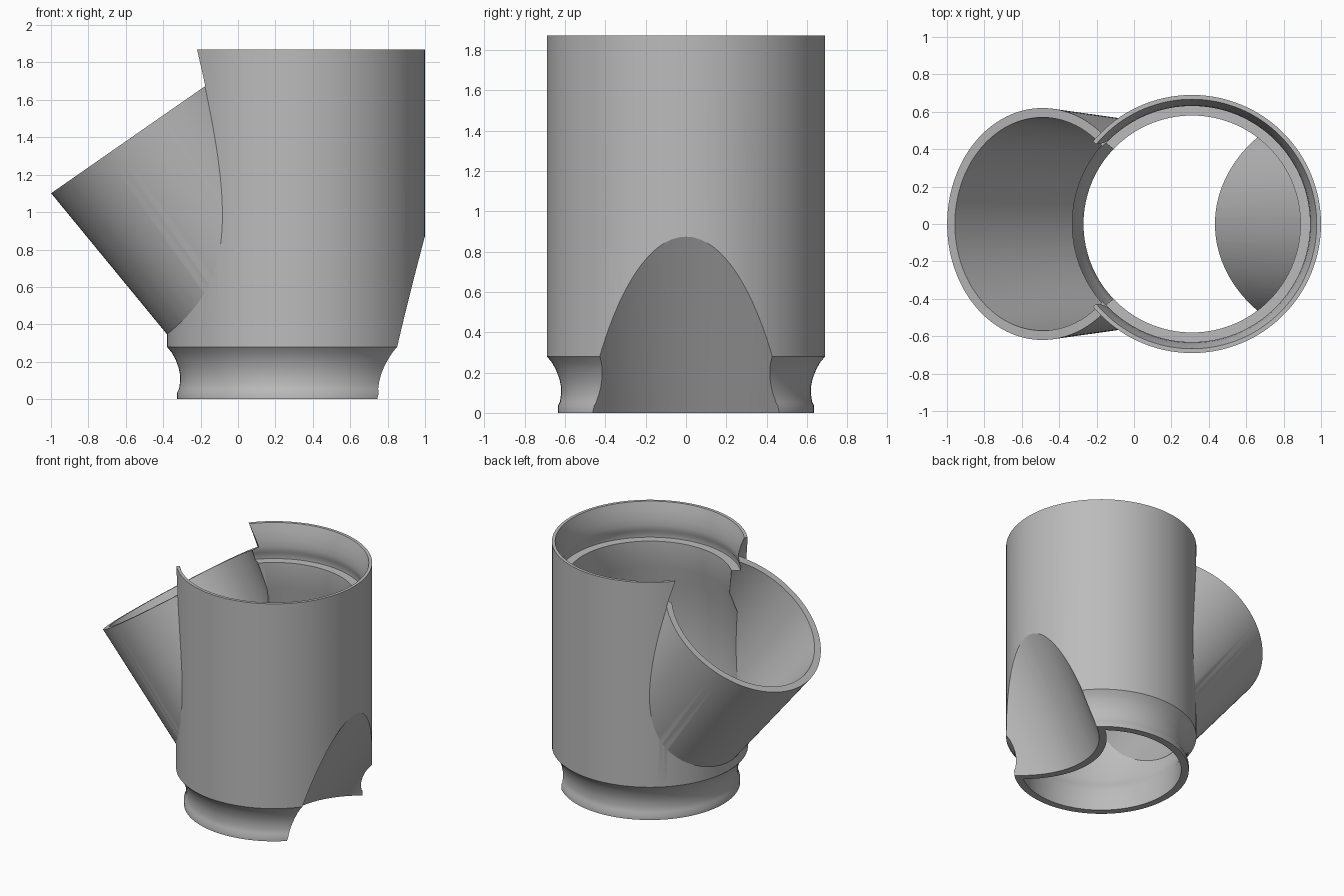
import bpy, bmesh, math
from mathutils import Vector, Matrix

cube = bpy.data.objects.get("Cube")
if cube:
    bpy.data.objects.remove(cube, do_unlink=True)

SEGMENTS = 128
TUBE_X = 0.31      # axis of the upright tube
TAPER = 0.08       # radius gained per unit along the branch
WALL = 0.05


def make_object(name, bm):
    bmesh.ops.recalc_face_normals(bm, faces=bm.faces)
    mesh = bpy.data.meshes.new(name)
    bm.to_mesh(mesh)
    bm.free()
    obj = bpy.data.objects.new(name, mesh)
    bpy.context.collection.objects.link(obj)
    return obj


def lathe(name, profile):
    """Solid of revolution from (radius, height) points, closed on the axis."""
    bm = bmesh.new()
    pts = [(0, profile[0][1])] + profile + [(0, profile[-1][1])]
    verts = [bm.verts.new((TUBE_X + r, 0, z)) for r, z in pts]
    edges = [bm.edges.new(pair) for pair in zip(verts, verts[1:])]
    bmesh.ops.spin(bm, geom=verts + edges, cent=(TUBE_X, 0, 0), axis=(0, 0, 1),
                   angle=math.tau, steps=SEGMENTS)
    bmesh.ops.remove_doubles(bm, verts=bm.verts, dist=0.0001)
    return make_object(name, bm)


def slanted_cone(name, centre, side, radius, start, end):
    """Tapered solid along the slanted axis; side is -1 or +1 in x."""
    axis = Vector((side * 0.571, 0, 0.821)).normalized()
    middle = Vector(centre) + axis * (start + end) / 2
    matrix = Matrix.Translation(middle) @ axis.to_track_quat('Z', 'Y').to_matrix().to_4x4()
    bm = bmesh.new()
    bmesh.ops.create_cone(bm, cap_ends=True, segments=SEGMENTS, depth=end - start,
                          radius1=radius + TAPER * start,
                          radius2=radius + TAPER * end, matrix=matrix)
    return make_object(name, bm)


def combine(target, tool, operation, keep_tool=False):
    mod = target.modifiers.new("combine", 'BOOLEAN')
    mod.operation = operation
    mod.solver = 'EXACT'
    mod.object = tool
    bpy.context.view_layer.objects.active = target
    bpy.ops.object.modifier_apply(modifier=mod.name)
    if not keep_tool:
        bpy.data.objects.remove(tool, do_unlink=True)


# Upright tube with a waisted neck
tube = lathe("branched_tube", [
    (0.635, 0), (0.635, 0.035), (0.625, 0.055), (0.62, 0.09), (0.62, 0.13),
    (0.628, 0.17), (0.645, 0.215), (0.665, 0.25), (0.69, 0.28), (0.69, 1.87)])

# Hollow core: neck bore, main chamber, ledge and flared socket
core = lathe("core_cutter", [
    (0.58, -0.1), (0.58, 0.16), (0.6, 0.22), (0.64, 0.3), (0.64, 1.24),
    (0.58, 1.4), (0.58, 1.6), (0.645, 1.6), (0.645, 1.635), (0.635, 1.655),
    (0.631, 1.7), (0.636, 1.75), (0.648, 1.81), (0.667, 1.87), (0.667, 2)])

# Slanted branch, with the tube notched open above its mouth
mouth = (-0.49, 0, 1.455)
combine(tube, slanted_cone("branch", mouth, -1, 0.62, -1.02, 0.1), 'UNION')
combine(tube, slanted_cone("notch_cutter", mouth, -1, 0.623, 0, 1), 'DIFFERENCE')

# Leave a wall behind the scoop, then hollow everything out
scoop = (1.11, 0, -0.135)
combine(core, slanted_cone("scoop_wall", scoop, 1, 0.605 + WALL, -1, 1.6), 'DIFFERENCE')
combine(tube, core, 'DIFFERENCE')
combine(tube, slanted_cone("bore_cutter", mouth, -1, 0.62 - WALL, -1.02, 0.2), 'DIFFERENCE')
combine(tube, slanted_cone("scoop_cutter", scoop, 1, 0.605, -1.1, 1.7), 'DIFFERENCE')

# Plain grey plastic
grey = bpy.data.materials.new("grey_plastic")
grey.use_nodes = True
colour = (0.5, 0.5, 0.5, 1)
grey.diffuse_color = colour
grey.node_tree.nodes["Principled BSDF"].inputs["Base Color"].default_value = colour
tube.data.materials.clear()
tube.data.materials.append(grey)
for face in tube.data.polygons:
    face.material_index = 0

# Smooth walls with crisp rims
bpy.ops.object.select_all(action='DESELECT')
tube.select_set(True)
bpy.context.view_layer.objects.active = tube
bpy.ops.object.shade_smooth_by_angle(angle=math.radians(30))
